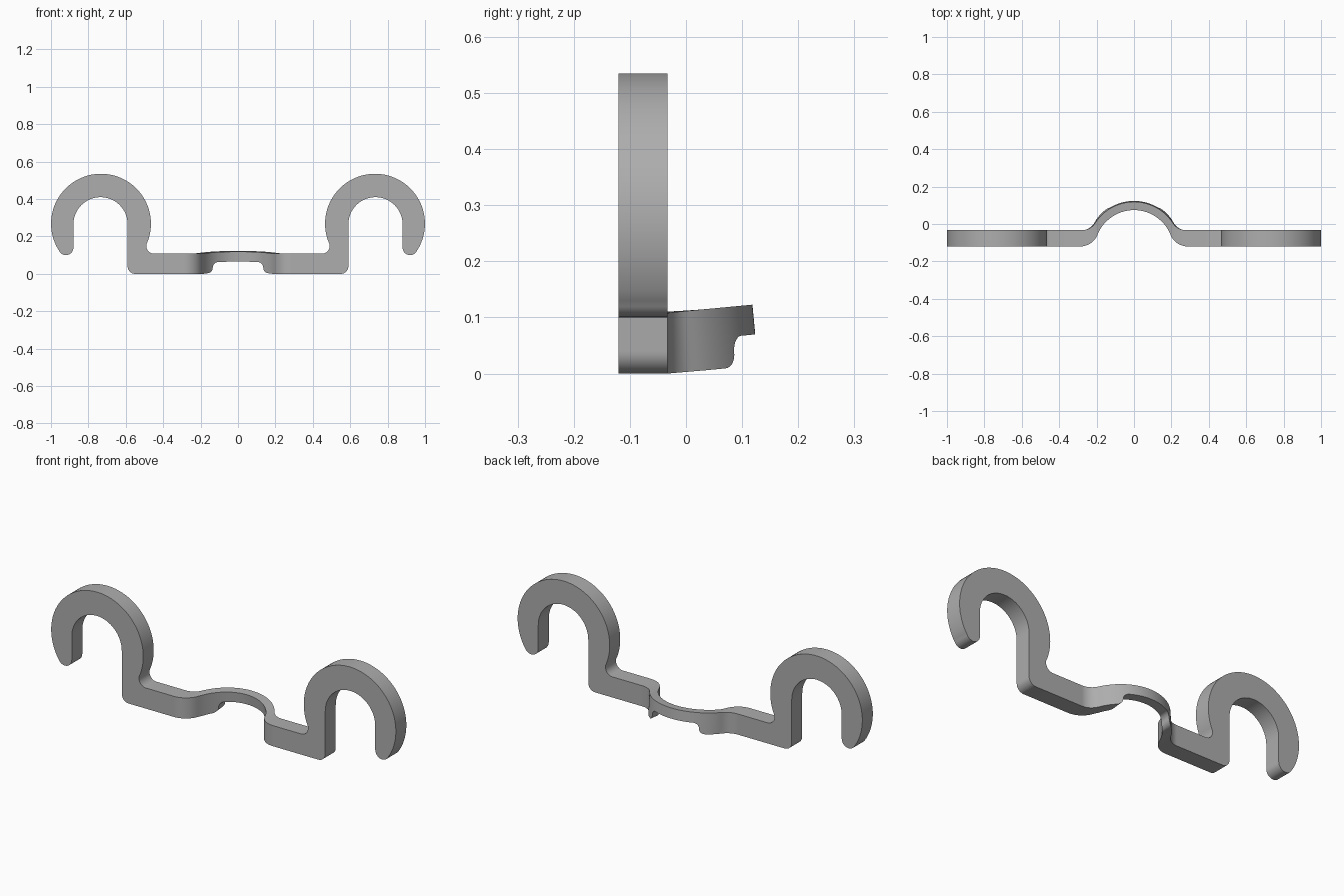
import bpy, bmesh
from math import sin, cos, radians, sqrt, pi

cube = bpy.data.objects.get("Cube")
if cube:
    bpy.data.objects.remove(cube, do_unlink=True)

FRONT, BACK, HEIGHT, JOIN = -0.12, -0.033, 0.108, 0.30


def arc(cx, cz, r, start, end, n):
    """Points on an arc, angles in degrees."""
    angles = [radians(start + (end - start) * i / n) for i in range(n + 1)]
    return [(cx + r * cos(a), cz + r * sin(a)) for a in angles]


def arch_y(x, cy, r, fillet, flat):
    """Plan curve: round arch blending through a fillet into a flat bar."""
    rise = flat + fillet - cy
    reach = sqrt((r + fillet) ** 2 - rise ** 2)
    if x < reach * r / (r + fillet):
        return cy + sqrt(r * r - x * x)
    if x < reach:
        return flat + fillet - sqrt(fillet ** 2 - (reach - x) ** 2)
    return flat


def underside(x, mid=0.135, half=0.025, depth=0.055):
    """Rounded step that thins the middle of the arch."""
    if abs(x - mid) >= half:
        return depth if x < mid else 0.0
    u = 1 - abs(x - mid) / half
    drop = depth / 2 * (1 - sqrt(max(0, 1 - (1 - abs(u)) ** 2)))
    u = (half - abs(x - mid)) / half
    drop = depth / 2 * (1 - sqrt(max(0, 1 - u * u)))
    if x < mid:
        u = (x - mid + half) / half
        return depth - depth / 2 * (1 - sqrt(max(0, 1 - u * u)))
    return drop


def lean(x, y, z):
    """Tilt the arch slightly upwards behind the bar."""
    d = max(0, y - BACK)
    ramp = min(1, d / 0.06)
    return (x, y - 0.095 * (z - 0.07) * ramp, z + 0.095 * d)


bm = bmesh.new()

# Middle bar with its arch, from the centre out to the hook
stations = [0.105 * i / 12 for i in range(13)]
steps = [sin(pi / 2 * i / 7) * 0.025 for i in range(8)]
stations += [0.11 + s for s in steps] + [0.16 - s for s in reversed(steps[:-1])]
stations += [0.165 + (JOIN - 0.165) * i / 24 for i in range(25)]
previous = None
for x in stations:
    inner = arch_y(x, -0.13, 0.208, 0.10, FRONT)
    outer = arch_y(x, -0.125, 0.247, 0.08, BACK)
    low = underside(x)
    section = [(inner, low), (outer, low), (outer, HEIGHT), (inner, HEIGHT)]
    ring = [bm.verts.new(lean(x, y, z)) for y, z in section]
    if previous:
        for i in range(4):
            j = (i + 1) % 4
            bm.faces.new((previous[i], previous[j], ring[j], ring[i]))
    previous = ring

# Hook outline, extruded from front to back and left open where it joins the bar
outline = [(JOIN, 0)]
outline += arc(0.55, 0.04, 0.04, -90, 0, 8)
outline += arc(0.735, 0.265, 0.145, 180, 0, 32)
outline += arc(0.92, 0.14, 0.04, 180, 340, 14)
outline += arc(0.7325, 0.268, 0.267, -31, 205, 56)
outline += arc(0.45, HEIGHT + 0.04, 0.04, 0, -90, 8)
outline += [(JOIN, HEIGHT)]
front = [bm.verts.new((x, FRONT, z)) for x, z in outline]
back = [bm.verts.new((x, BACK, z)) for x, z in outline]
bm.faces.new(front)
bm.faces.new(back[::-1])
for i in range(len(outline) - 1):
    bm.faces.new((front[i], back[i], back[i + 1], front[i + 1]))

bmesh.ops.remove_doubles(bm, verts=bm.verts, dist=0.0001)
bmesh.ops.recalc_face_normals(bm, faces=bm.faces)
mesh = bpy.data.meshes.new("double_hook_bracket")
bm.to_mesh(mesh)
bm.free()

bracket = bpy.data.objects.new("double_hook_bracket", mesh)
bpy.context.collection.objects.link(bracket)

# Plain grey finish
grey = bpy.data.materials.new("plain_grey")
grey.use_nodes = True
colour = (0.42, 0.42, 0.42, 1)
grey.diffuse_color = colour
grey.node_tree.nodes["Principled BSDF"].inputs["Base Color"].default_value = colour
mesh.materials.append(grey)

# Smooth curves, sharp rims, then the matching other half
bpy.ops.object.select_all(action="DESELECT")
bracket.select_set(True)
bpy.context.view_layer.objects.active = bracket
bpy.ops.object.shade_smooth_by_angle(angle=radians(30))
mirror = bracket.modifiers.new("other_half", "MIRROR")
mirror.use_axis[0] = True
mirror.merge_threshold = 0.0005
